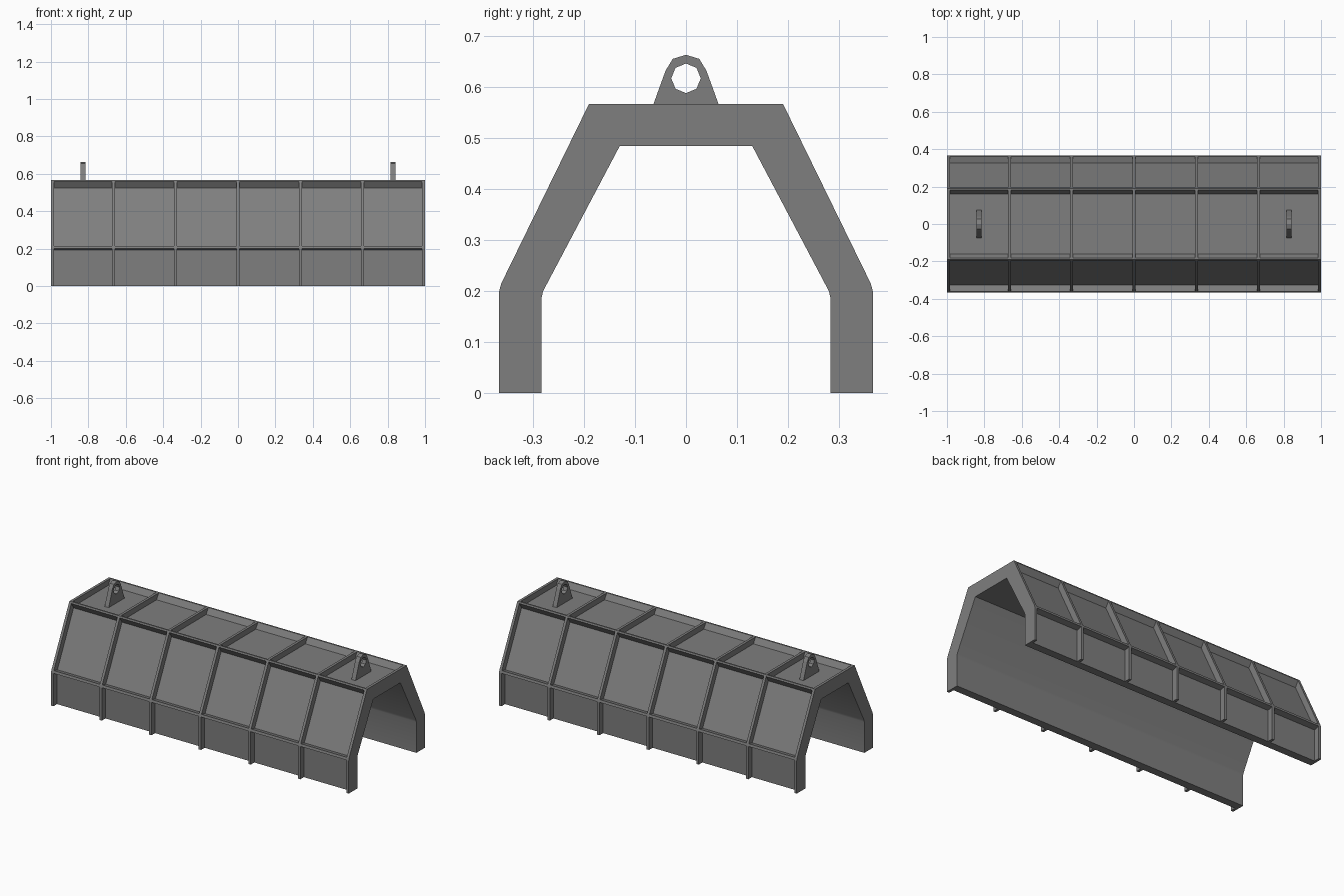
import bpy, bmesh, math

if "Cube" in bpy.data.objects:
    bpy.data.objects.remove(bpy.data.objects["Cube"])

metal = bpy.data.materials.new("grey_metal")
metal.use_nodes = True
grey = (0.21, 0.21, 0.21, 1)
metal.diffuse_color = grey
metal.node_tree.nodes["Principled BSDF"].inputs["Base Color"].default_value = grey


def extrude_x(name, profile, x0, x1):
    """Extrude a closed (y, z) outline from x0 to x1."""
    bm = bmesh.new()
    face = bm.faces.new([bm.verts.new((x0, y, z)) for y, z in profile])
    out = bmesh.ops.extrude_face_region(bm, geom=[face])
    moved = [v for v in out["geom"] if isinstance(v, bmesh.types.BMVert)]
    bmesh.ops.translate(bm, verts=moved, vec=(x1 - x0, 0, 0))
    bmesh.ops.recalc_face_normals(bm, faces=bm.faces)
    mesh = bpy.data.meshes.new(name)
    bm.to_mesh(mesh)
    bm.free()
    mesh.materials.append(metal)
    obj = bpy.data.objects.new(name, mesh)
    bpy.context.collection.objects.link(obj)
    return obj


def arch(half):
    """Complete a half outline running from the foot to the roof."""
    return half + [(-y, z) for y, z in reversed(half)]


# Half outlines of the rib edge, the panel surface and the inside
outer = [(0.366, 0), (0.366, 0.2), (0.362, 0.215), (0.19, 0.567)]
panel = [(0.331, 0), (0.331, 0.199), (0.168, 0.533)]
buried = [(0.32, 0), (0.32, 0.197), (0.16, 0.522)]
inner = [(0.283, 0), (0.283, 0.187), (0.28, 0.2), (0.13, 0.484)]

# Panelled shell, softly rounded at the inside bends
shell = extrude_x("shell", arch(panel) + arch(inner)[::-1], -1, 1)
bpy.context.view_layer.objects.active = shell
shell.select_set(True)
bpy.ops.object.shade_smooth_by_angle(angle=math.radians(20))
shell.select_set(False)

# Seven ribs, the end ones flush with the shell ends
rib = 0.016
for i in range(7):
    x = max(-1, min(1 - rib, (i - 3) / 3 - rib / 2))
    extrude_x(f"rib_{i + 1}", arch(outer) + arch(buried)[::-1], x, x + rib)

# Lengthwise stringers along the bends, set on the mitre direction
depth = 0.045
bends = {
    "roof": ([(0.1806, 0.567), (0.19, 0.567), (0.1941, 0.5586)], (-0.53, -0.85)),
    "side": ([(0.366, 0.2), (0.362, 0.215)], (-0.973, -0.23)),
}
for part, (edge, (dy, dz)) in bends.items():
    root = [(y + dy * depth, z + dz * depth) for y, z in (edge[-1], edge[0])]
    for side, s in (("back", 1), ("front", -1)):
        extrude_x(f"{part}_stringer_{side}", [(s * y, z) for y, z in edge + root], -1, 1)

# Lifting lugs with an eight-sided eye
lug_half = [(0.077, 0.53), (0.04, 0.632), (0.026, 0.655)]
lug_outline = lug_half + [(0, 0.663)] + [(-y, z) for y, z in reversed(lug_half)]
eye = [(0.029 * math.cos(a * math.pi / 4), 0.617 + 0.029 * math.sin(a * math.pi / 4))
       for a in range(8)]
for side, x in (("left", 0.829), ("right", -0.829)):
    lug = extrude_x(f"lifting_lug_{side}", lug_outline, x - 0.0135, x + 0.0135)
    cutter = extrude_x(f"eye_cutter_{side}", eye, x - 0.05, x + 0.05)
    cutter.hide_render = True
    cutter.hide_viewport = True
    hole = lug.modifiers.new("eye", 'BOOLEAN')
    hole.operation = 'DIFFERENCE'
    hole.solver = 'EXACT'
    hole.object = cutter
